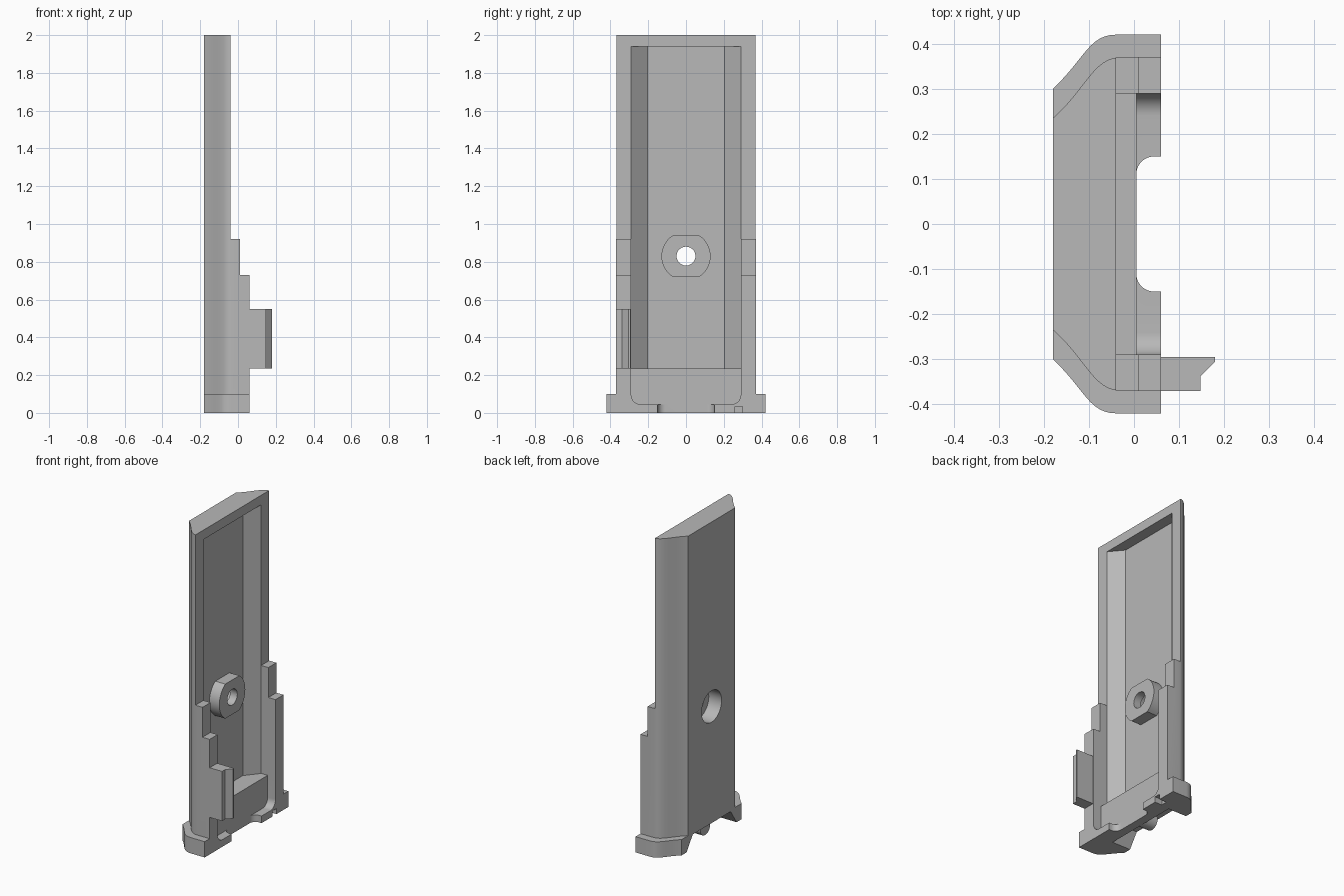
import bpy
import bmesh
from math import pi, sin, cos
from mathutils import Vector

old = bpy.data.objects.get("Cube")
if old:
    bpy.data.objects.remove(old)

grey = bpy.data.materials.new("plain_grey")
grey.use_nodes = True
grey.diffuse_color = (0.48, 0.48, 0.48, 1)
grey.node_tree.nodes["Principled BSDF"].inputs["Base Color"].default_value = (0.48, 0.48, 0.48, 1)


def prism(name, outline, low, high, axis="z"):
    """Extrude an (x, y) outline along z, or a (y, z) outline along x."""
    bm = bmesh.new()
    place = (lambda a, b: (a, b, low)) if axis == "z" else (lambda a, b: (low, a, b))
    face = bm.faces.new([bm.verts.new(place(a, b)) for a, b in outline])
    top = bmesh.ops.extrude_face_region(bm, geom=[face])["geom"]
    shift = Vector((0, 0, high - low)) if axis == "z" else Vector((high - low, 0, 0))
    bmesh.ops.translate(bm, vec=shift, verts=[g for g in top if isinstance(g, bmesh.types.BMVert)])
    bmesh.ops.recalc_face_normals(bm, faces=bm.faces)
    mesh = bpy.data.meshes.new(name)
    bm.to_mesh(mesh)
    bm.free()
    mesh.materials.append(grey)
    obj = bpy.data.objects.new(name, mesh)
    bpy.context.collection.objects.link(obj)
    return obj


def box(name, x, y, z):
    return prism(name, [(x[0], y[0]), (x[1], y[0]), (x[1], y[1]), (x[0], y[1])], *z)


def combine(target, tool, operation):
    mod = target.modifiers.new(operation.title(), "BOOLEAN")
    mod.operation, mod.solver, mod.object = operation, "EXACT", tool
    bpy.context.view_layer.objects.active = target
    bpy.ops.object.modifier_apply(modifier=mod.name)
    bpy.data.objects.remove(tool)


def arc(cx, cy, r, start, end, steps=10):
    angles = [start + (end - start) * i / steps for i in range(steps + 1)]
    return [(cx + r * cos(a), cy + r * sin(a)) for a in angles]


def circle(cy, cz, r, steps=40):
    return arc(cy, cz, r, 0, 2 * pi, steps)[:-1]


def mirrored(half):
    """Close a +y half outline with its reflection."""
    return half + [(x, -y) for x, y in reversed(half)]


def shell_outline(a, b, c, d, steps=12):
    """Flat back, curved shoulders and straight sides."""
    half = []
    for i in range(steps + 1):
        t = i / steps
        w = ((1 - t) ** 3, 3 * t * (1 - t) ** 2, 3 * t * t * (1 - t), t ** 3)
        half.append(tuple(sum(k * p[n] for k, p in zip(w, (a, b, c, d))) for n in (0, 1)))
    return mirrored(half + [(0.06, d[1])])


# Main shell and the wider foot
body = prism("tray_body", shell_outline((-.18, .235), (-.11, .295), (-.09, .37), (-.03, .37)), 0, 2)
foot = prism("foot_flange", shell_outline((-.18, .3), (-.11, .365), (-.1, .42), (-.04, .42)), 0, .1)

# Stepped side walls
combine(body, box("step_low", (.01, .3), (-.6, .6), (.73, 2.2)), "DIFFERENCE")
combine(body, box("step_high", (-.04, .3), (-.6, .6), (.92, 2.2)), "DIFFERENCE")
combine(body, foot, "UNION")

# Long cavity with sloping sides, open above the rim plane
cavity = mirrored([(-.11, .205), (-.04, .29), (.3, .29)])
combine(body, prism("cavity", cavity, .235, 1.94), "DIFFERENCE")

# Shallow lower recess with rounded bottom corners
recess = ([(.29, .4)] + arc(.24, .095, .05, 0, -pi / 2)
          + arc(-.24, .095, .05, -pi / 2, -pi) + [(-.29, .4)])
combine(body, prism("lower_recess", recess, .005, .3, "x"), "DIFFERENCE")

# Filleted notch in the lower lip, and a small slot beside it
notch = mirrored([(.3, .15)] + arc(.045, .11, .04, pi / 2, pi))
combine(body, prism("lip_notch", notch, -.1, .06), "DIFFERENCE")
combine(body, box("lip_slot", (.01, .2), (.26, .3), (-.1, .035)), "DIFFERENCE")

# Rear underside cutout with a round peg in it
under = [(-.25, -.05), (.25, -.05), (.25, 0), (.19, .09), (-.19, .09), (-.25, 0)]
combine(body, prism("underside_cutout", under, -.3, -.05, "x"), "DIFFERENCE")
combine(body, prism("underside_peg", circle(0, .052, .05), -.135, -.03, "x"), "UNION")

# Screw boss with flattened top and bottom
rise = .9997
boss_outline = arc(0, .83, .13, -rise, rise, 16) + arc(0, .83, .13, pi - rise, pi + rise, 16)
combine(body, prism("screw_boss", boss_outline, -.13, -.04, "x"), "UNION")
combine(body, prism("screw_hole", circle(0, .83, .05), -.3, .2, "x"), "DIFFERENCE")
combine(body, prism("counterbore", circle(0, .83, .1), -.3, -.09, "x"), "DIFFERENCE")

# Side clip with a hooked end
clip = [(0, -.295), (.18, -.295), (.18, -.305), (.147, -.338), (.147, -.37), (0, -.37)]
combine(body, prism("side_clip", clip, .235, .55), "UNION")

bpy.ops.object.select_all(action="DESELECT")
body.select_set(True)
bpy.context.view_layer.objects.active = body
bpy.ops.object.shade_smooth_by_angle(angle=pi / 7)
